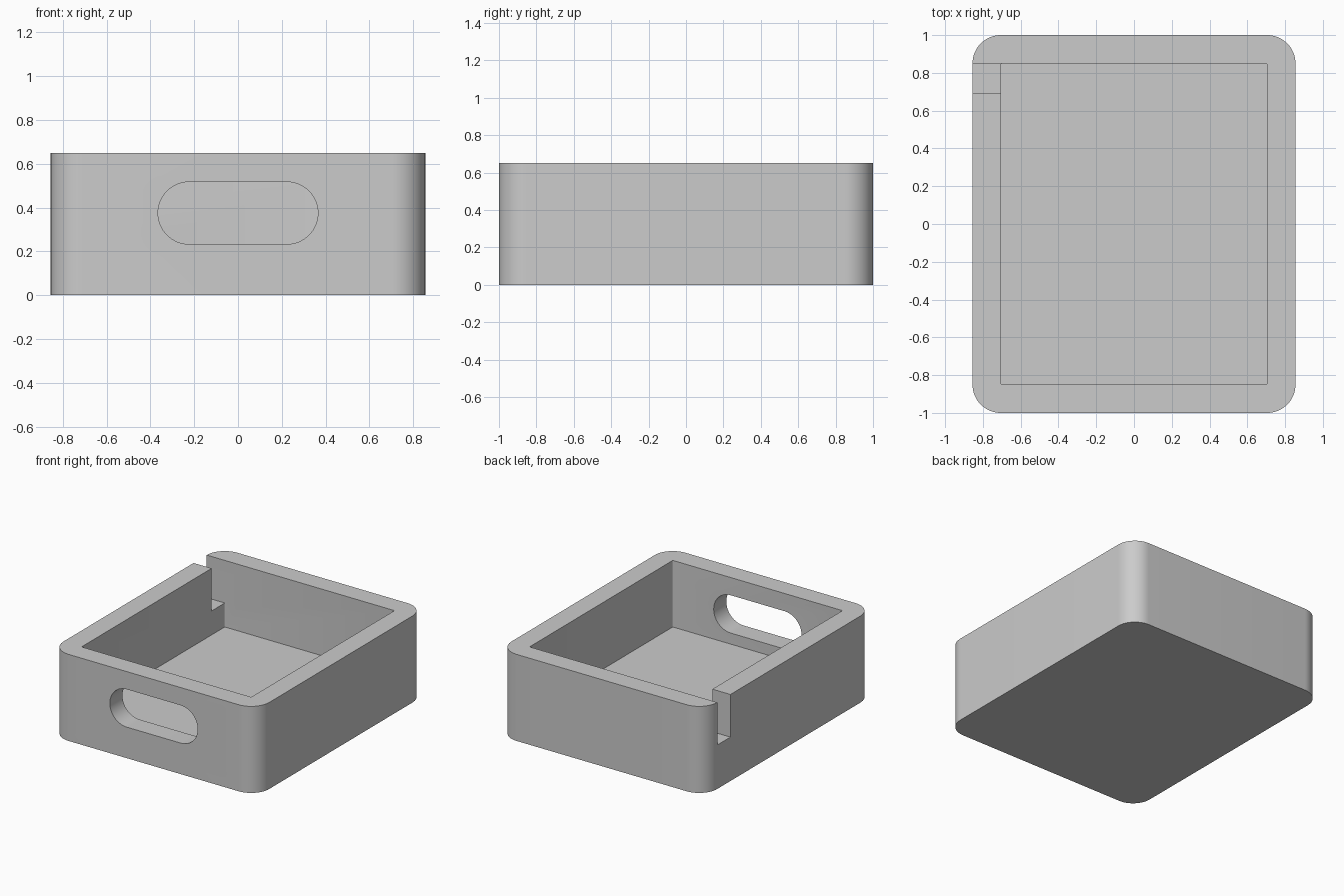
import bpy
import bmesh
from math import cos, sin, pi, radians
from mathutils import Matrix, Vector

cube = bpy.data.objects.get("Cube")
if cube:
    bpy.data.objects.remove(cube, do_unlink=True)

HALF_X, HALF_Y, HEIGHT = 0.855, 1.0, 0.65
WALL = 0.15
IN_X, IN_Y = HALF_X - WALL, HALF_Y - WALL


def rounded_prism(name, half_w, half_h, radius, low, high, steps=12, turn=None):
    """Extrude a rounded rectangle from low to high, then optionally turn it."""
    bm = bmesh.new()
    verts = []
    for quarter, (sx, sy) in enumerate([(1, 1), (-1, 1), (-1, -1), (1, -1)]):
        for i in range(steps + 1):
            a = (quarter + i / steps) * pi / 2
            verts.append(bm.verts.new((sx * (half_w - radius) + radius * cos(a),
                                       sy * (half_h - radius) + radius * sin(a), low)))
    base = bm.faces.new(verts)
    top = bmesh.ops.extrude_face_region(bm, geom=[base])["geom"]
    bmesh.ops.translate(bm, verts=[v for v in top if isinstance(v, bmesh.types.BMVert)],
                        vec=(0, 0, high - low))
    bmesh.ops.remove_doubles(bm, verts=bm.verts, dist=1e-5)
    if turn:
        bmesh.ops.transform(bm, matrix=turn, verts=bm.verts)
    return finish(bm, name)


def box(name, low, high):
    low, high = Vector(low), Vector(high)
    bm = bmesh.new()
    bmesh.ops.create_cube(bm, size=1)
    bmesh.ops.scale(bm, vec=high - low, verts=bm.verts)
    bmesh.ops.translate(bm, vec=(low + high) / 2, verts=bm.verts)
    return finish(bm, name)


def finish(bm, name):
    bmesh.ops.recalc_face_normals(bm, faces=bm.faces)
    mesh = bpy.data.meshes.new(name)
    bm.to_mesh(mesh)
    bm.free()
    obj = bpy.data.objects.new(name, mesh)
    bpy.context.collection.objects.link(obj)
    return obj


def cut(target, cutter):
    mod = target.modifiers.new("cut", 'BOOLEAN')
    mod.operation, mod.solver, mod.object = 'DIFFERENCE', 'EXACT', cutter
    bpy.context.view_layer.objects.active = target
    bpy.ops.object.modifier_apply(modifier=mod.name)
    bpy.data.objects.remove(cutter, do_unlink=True)


# Box body with rounded upright corners
body = rounded_prism("open_box", HALF_X, HALF_Y, WALL, 0, HEIGHT, 16)

# Inner cavity, leaving a thick floor
cut(body, rounded_prism("cavity_cutter", IN_X, IN_Y, 0.008, WALL, 1, 3))

# Long rounded opening through the front wall
stand = Matrix.Translation((0, 0, 0.375)) @ Matrix.Rotation(radians(90), 4, 'X')
cut(body, rounded_prism("opening_cutter", 0.365, 0.142, 0.1419, 0.78, 1.1, 16, stand))

# Notch down from the rim of the right wall, beside the back corner
cut(body, box("notch_cutter", (-1, 0.694, 0.33), (-0.6, IN_Y, 1)))

# Plain grey finish
grey = bpy.data.materials.new("plain_grey")
grey.use_nodes = True
colour = (0.6, 0.6, 0.6, 1)
grey.diffuse_color = colour
grey.node_tree.nodes["Principled BSDF"].inputs["Base Color"].default_value = colour
body.data.materials.clear()
body.data.materials.append(grey)

bpy.ops.object.select_all(action='DESELECT')
body.select_set(True)
bpy.context.view_layer.objects.active = body
bpy.ops.object.shade_smooth_by_angle(angle=radians(32))
